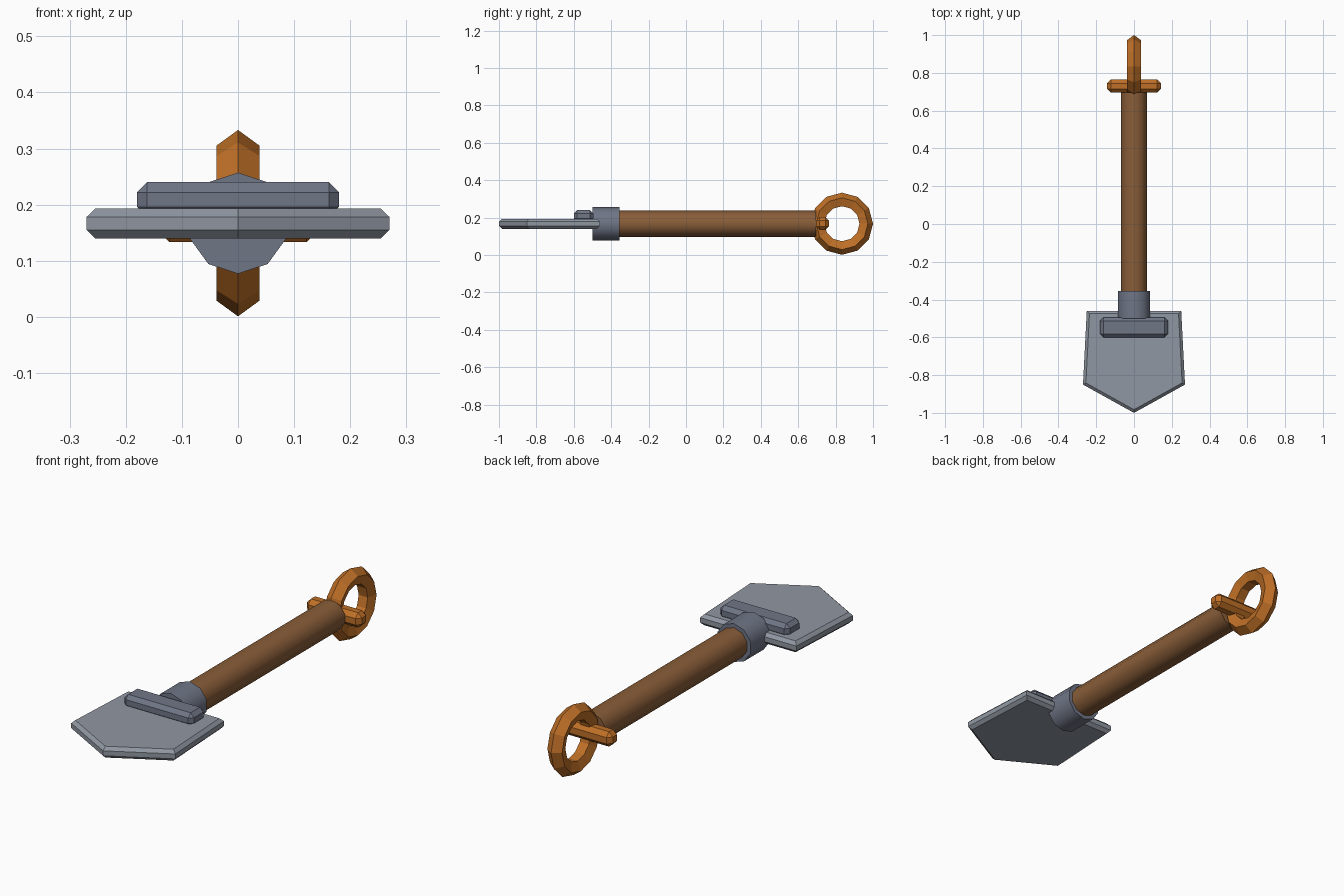
import bpy, bmesh, math
from mathutils import Matrix, Vector

if "Cube" in bpy.data.objects:
    bpy.data.objects.remove(bpy.data.objects["Cube"])

CZ = 0.167  # height of the shovel axis


def material(name, rgb):
    m = bpy.data.materials.new(name)
    m.diffuse_color = (*rgb, 1)
    m.use_nodes = True
    m.node_tree.nodes["Principled BSDF"].inputs["Base Color"].default_value = m.diffuse_color
    return m


WOOD = material("wood", (0.25, 0.11, 0.04))
ORANGE = material("orange_grip", (0.52, 0.16, 0.02))
STEEL = material("steel", (0.28, 0.31, 0.36))
DARK = material("dark_steel", (0.16, 0.18, 0.24))


def finish(bm, name, mat, smooth=False):
    bmesh.ops.recalc_face_normals(bm, faces=bm.faces)
    me = bpy.data.meshes.new(name)
    bm.to_mesh(me)
    bm.free()
    me.materials.append(mat)
    ob = bpy.data.objects.new(name, me)
    bpy.context.collection.objects.link(ob)
    if smooth:
        bpy.ops.object.select_all(action='DESELECT')
        ob.select_set(True)
        bpy.context.view_layer.objects.active = ob
        bpy.ops.object.shade_smooth_by_angle(angle=math.radians(40))
    return ob


def rod(name, radius, y0, y1, mat):
    """Ten-sided rod along y with a corner at the top."""
    bm = bmesh.new()
    bmesh.ops.create_cone(bm, cap_ends=True, segments=10, radius1=radius,
                          radius2=radius, depth=y1 - y0)
    top = max(bm.verts, key=lambda v: v.co.y).co
    spin = math.pi / 2 - math.atan2(top.y, top.x)
    bm.transform(Matrix.Translation((0, (y0 + y1) / 2, CZ))
                 @ Matrix.Rotation(math.pi / 2, 4, 'X')
                 @ Matrix.Rotation(spin, 4, 'Z'))
    return finish(bm, name, mat, True)


def chamfered_box(name, lo, hi, bevel, mat):
    lo, hi = Vector(lo), Vector(hi)
    bm = bmesh.new()
    bmesh.ops.create_cube(bm, size=1)
    bm.transform(Matrix.Translation((lo + hi) / 2)
                 @ Matrix.Diagonal((*(hi - lo), 1)))
    bmesh.ops.bevel(bm, geom=bm.edges[:], offset=bevel, segments=1,
                    affect='EDGES', profile=0.5)
    return finish(bm, name, mat)


# Pointed blade: extruded pentagon with chamfered rims
bm = bmesh.new()
outline = [(-0.25, -0.46), (-0.27, -0.85), (0, -1), (0.27, -0.85), (0.25, -0.46)]
face = bm.faces.new([bm.verts.new((x, y, 0.14)) for x, y in outline])
up = bmesh.ops.extrude_face_region(bm, geom=[face], use_keep_orig=True)
for v in up["geom"]:
    if isinstance(v, bmesh.types.BMVert):
        v.co.z = 0.193
bmesh.ops.recalc_face_normals(bm, faces=bm.faces)
rims = [e for e in bm.edges if abs(e.verts[0].co.z - e.verts[1].co.z) < 1e-5]
bmesh.ops.bevel(bm, geom=rims, offset=0.015, segments=1, affect='EDGES', profile=0.5)
finish(bm, "blade", STEEL)

# Foot tread, socket and shaft
chamfered_box("foot_tread", (-0.18, -0.6, 0.178), (0.18, -0.495, 0.24), 0.018, DARK)
rod("socket", 0.09, -0.5, -0.355, DARK)
rod("shaft", 0.071, -0.46, 0.695, WOOD)

# Cross bar of the grip
chamfered_box("grip_bar", (-0.142, 0.695, 0.133), (0.142, 0.765, 0.203), 0.02, ORANGE)

# Ring grip: five-sided section swept round twelve steps in the yz plane
bm = bmesh.new()
N, S, R, r = 12, 5, 0.126, 0.04
rings = []
for i in range(N):
    a = 2 * math.pi * i / N
    ring = []
    for j in range(S):
        b = 2 * math.pi * j / S
        d = R + r * math.cos(b)
        ring.append(bm.verts.new((r * math.sin(b), 0.834 + d * math.cos(a),
                                  CZ + d * math.sin(a))))
    rings.append(ring)
for i in range(N):
    p, q = rings[i], rings[(i + 1) % N]
    for j in range(S):
        k = (j + 1) % S
        bm.faces.new((p[j], p[k], q[k], q[j]))
finish(bm, "ring_grip", ORANGE)
